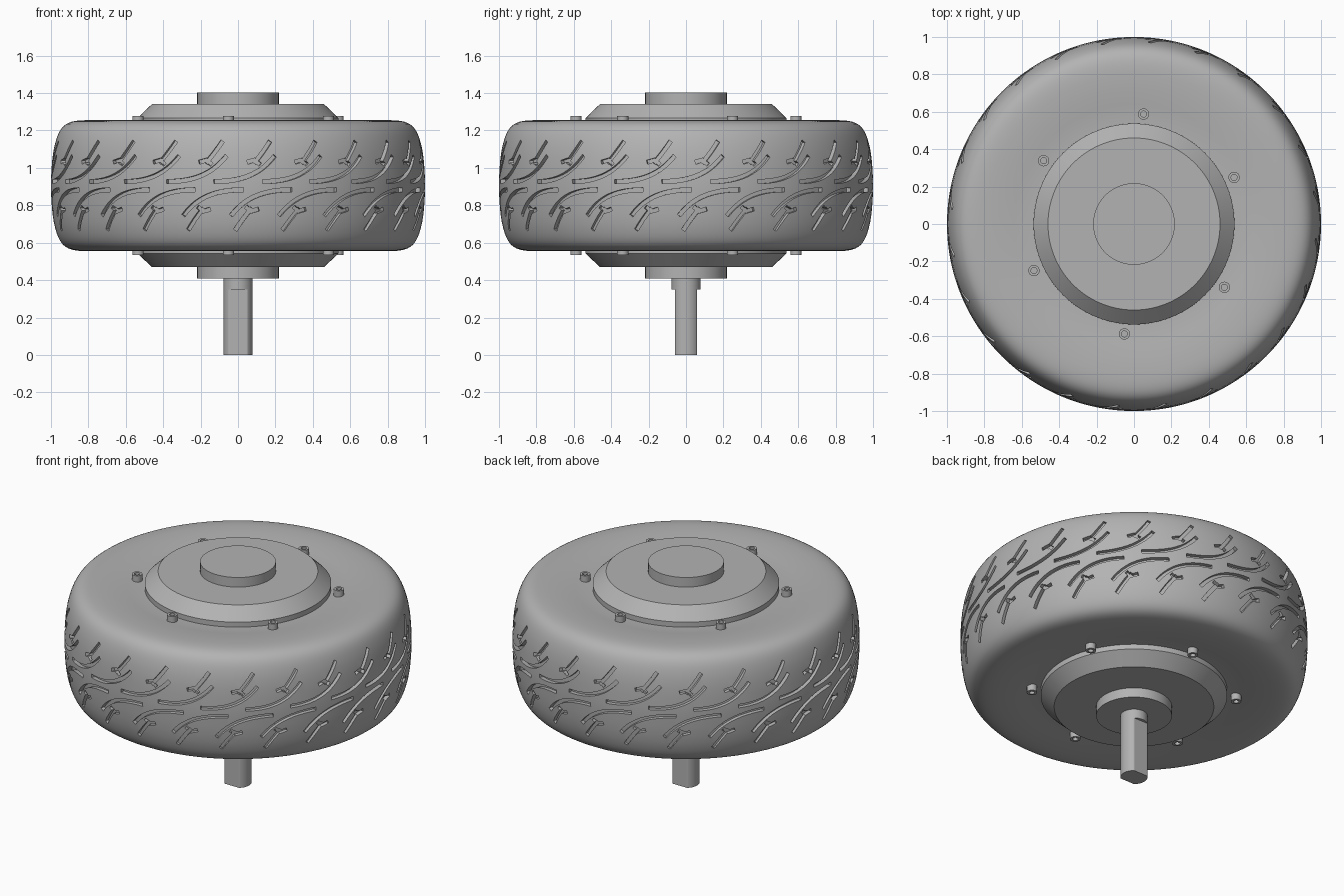
import bpy, bmesh
from math import sin, cos, pi, radians
from mathutils import Vector, Matrix
from mathutils.geometry import interpolate_bezier

if "Cube" in bpy.data.objects:
    bpy.data.objects.remove(bpy.data.objects["Cube"])

MID = 0.905      # height of the wheel's middle plane
REPEATS = 24     # tread pattern repeats

grey = bpy.data.materials.new("plain grey")
grey.use_nodes = True
grey.diffuse_color = (0.45, 0.45, 0.45, 1)
grey.node_tree.nodes["Principled BSDF"].inputs["Base Color"].default_value = grey.diffuse_color


def finish(name, bm):
    bmesh.ops.remove_doubles(bm, verts=bm.verts, dist=1e-5)
    bmesh.ops.recalc_face_normals(bm, faces=bm.faces)
    mesh = bpy.data.meshes.new(name)
    bm.to_mesh(mesh)
    bm.free()
    mesh.materials.append(grey)
    obj = bpy.data.objects.new(name, mesh)
    bpy.context.collection.objects.link(obj)
    return obj


def smooth(obj, angle=30):
    bpy.ops.object.select_all(action="DESELECT")
    obj.select_set(True)
    bpy.context.view_layer.objects.active = obj
    bpy.ops.object.shade_smooth_by_angle(angle=radians(angle))


def lathe(bm, profile, segments, closed=False, offset=(0, 0, 0)):
    """Turn a (radius, height) profile around the vertical axis."""
    rings = [[bm.verts.new(Vector((r * cos(2 * pi * i / segments), r * sin(2 * pi * i / segments), z))
                           + Vector(offset)) for i in range(segments)] for r, z in profile]
    pairs = list(zip(rings, rings[1:])) + ([(rings[-1], rings[0])] if closed else [])
    for a, b in pairs:
        for i in range(segments):
            j = (i + 1) % segments
            bm.faces.new((a[i], a[j], b[j], b[i]))


def mirrored(half):
    """Complete an upper half profile with its lower mirror image."""
    return [(r, MID - h) for r, h in reversed(half)] + [(r, MID + h) for r, h in half]


def groove(bm, path, width, turn, flip):
    """Add a cutter that follows a path of (arc length, height) on the tread."""
    sections = []
    for i, p in enumerate(path):
        along = (path[min(i + 1, len(path) - 1)] - path[max(i - 1, 0)]).normalized()
        side = Vector((-along.y, along.x)) * width / 2
        ring = []
        for q, lift in ((p + side, -0.025), (p - side, -0.025), (p - side, 0.03), (p + side, 0.03)):
            u, h = (-q.x - 0.1, -q.y) if flip else (q.x, q.y)
            r = 1 - 0.35 * h * h + lift
            ring.append(bm.verts.new((r * sin(u + turn), -r * cos(u + turn), MID + h)))
        sections.append(ring)
    for a, b in zip(sections, sections[1:]):
        for k in range(4):
            bm.faces.new((a[k], a[(k + 1) % 4], b[(k + 1) % 4], b[k]))
    bm.faces.new(sections[0])
    bm.faces.new(sections[-1])


def bezier(a, b, c, d, count):
    pts = [Vector((*p, 0)) for p in (a, b, c, d)]
    return [p.to_2d() for p in interpolate_bezier(*pts, count)]


# Tyre body: rounded shoulders, gently dished sidewalls
shoulder = bezier((0.984, 0.2), (0.955, 0.33), (0.92, 0.35), (0.8, 0.35), 14)
half = [(1, 0.03), (0.997, 0.09), (0.992, 0.15)] + [tuple(p) for p in shoulder]
half += [(0.72, 0.347), (0.64, 0.338), (0.58, 0.331), (0.52, 0.33)]
bm = bmesh.new()
lathe(bm, mirrored(half), 192, closed=True)
tyre = finish("tyre", bm)

# Tread grooves: sweeping arcs and Y-shaped sipes, rotated for the lower half
arc = bezier((-0.13, 0.022), (0.02, 0.022), (0.12, 0.06), (0.2, 0.16), 12)
stroke = bezier((-0.175, 0.12), (-0.14, 0.16), (-0.11, 0.2), (-0.085, 0.238), 5)
fork = [Vector(p) for p in ((-0.212, 0.125), (-0.172, 0.137), (-0.142, 0.112))]
for paths in ((arc, stroke), (fork,)):
    bm = bmesh.new()
    for n in range(REPEATS):
        for flip in (False, True):
            for path in paths:
                groove(bm, path, 0.022, 2 * pi * n / REPEATS, flip)
    cutter = finish("groove_cutter", bm)
    cutter.hide_render = True
    cut = tyre.modifiers.new("grooves", "BOOLEAN")
    cut.operation, cut.solver, cut.object = "DIFFERENCE", "EXACT", cutter
    bpy.context.view_layer.objects.active = tyre
    bpy.ops.object.modifier_apply(modifier=cut.name)
    bpy.data.objects.remove(cutter)
smooth(tyre)

# Motor hub: bevelled cover and round boss on both sides
bm = bmesh.new()
lathe(bm, mirrored([(0.537, 0.3), (0.537, 0.362), (0.46, 0.436), (0.218, 0.436),
                    (0.218, 0.497), (0, 0.497)]), 96)
smooth(finish("motor_hub", bm))

# Socket screws around the hub on both sides
screw = [(0.03, 0.31), (0.03, 0.372), (0.016, 0.372), (0.016, 0.352), (0, 0.352)]
for side, label in ((1, "upper"), (-1, "lower")):
    bm = bmesh.new()
    for k in range(6):
        a = radians(25 + 60 * k)
        lathe(bm, [(r, MID + side * h) for r, h in screw], 24, offset=(0.59 * cos(a), 0.59 * sin(a), 0))
    smooth(finish(label + "_screws", bm))

# Axle: round collar, then a shaft with two flats
bm = bmesh.new()
lathe(bm, [(0, 0.45), (0.078, 0.45), (0.078, 0.35), (0, 0.35)], 64)
smooth(finish("axle_collar", bm))

bm = bmesh.new()
outline = [(0.078 * cos(2 * pi * i / 96), 0.078 * sin(2 * pi * i / 96)) for i in range(96)]
base = bm.faces.new([bm.verts.new((x, max(-0.06, min(0.06, y)), 0)) for x, y in outline])
top = bmesh.ops.extrude_face_region(bm, geom=[base])["geom"]
bmesh.ops.translate(bm, vec=(0, 0, 0.35), verts=[v for v in top if isinstance(v, bmesh.types.BMVert)])
smooth(finish("axle_shaft", bm))
